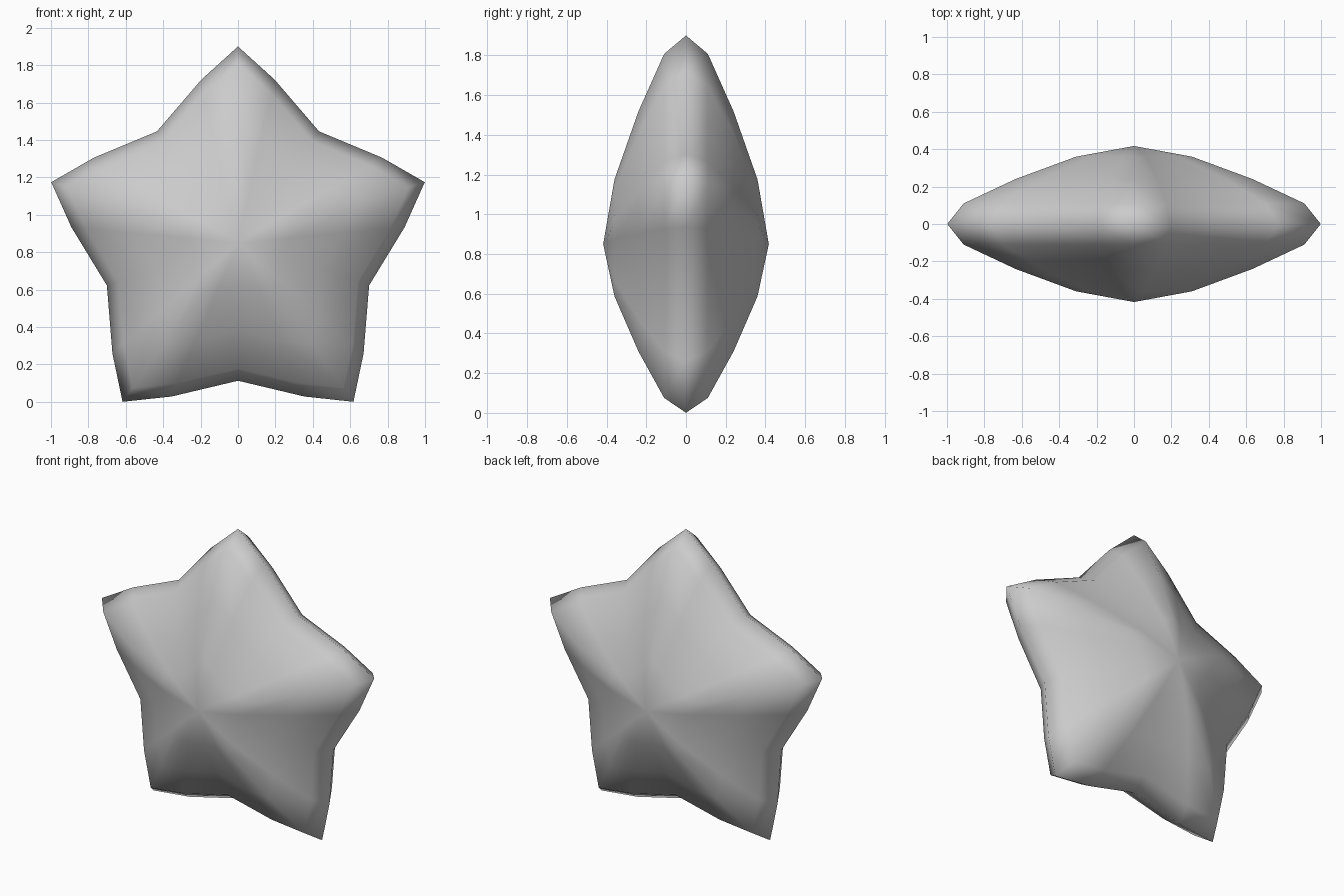
import bpy, bmesh
from math import sin, cos, radians

if "Cube" in bpy.data.objects:
    bpy.data.objects.remove(bpy.data.objects["Cube"])

CENTRE_Z = 0.85
# Star outline for one arm: (angle offset from tip, radius)
ARM = [(0, 1.05), (12.6, 0.895), (36, 0.737), (59.4, 0.895)]
# Pillow profile: (outline scale, half depth) from back to front
HALF = [(0.31, 0.36), (0.635, 0.24), (0.912, 0.11)]
PROFILE = HALF + [(1.0, 0.0)] + [(s, -y) for s, y in reversed(HALF)]

outline = [(radians(90 - 72 * k - a), r) for k in range(5) for a, r in ARM]
bm = bmesh.new()

# Scaled star rings
rings = [[bm.verts.new((s * r * cos(a), y, CENTRE_Z + s * r * sin(a)))
          for a, r in outline] for s, y in PROFILE]
n = len(outline)
for lower, upper in zip(rings, rings[1:]):
    for i in range(n):
        j = (i + 1) % n
        bm.faces.new((lower[i], lower[j], upper[j], upper[i]))

# Front and back peaks
for ring, y in ((rings[0], 0.417), (rings[-1], -0.417)):
    peak = bm.verts.new((0, y, CENTRE_Z))
    for i in range(n):
        bm.faces.new((ring[i], ring[(i + 1) % n], peak))

bmesh.ops.recalc_face_normals(bm, faces=bm.faces)
for f in bm.faces:
    f.smooth = True
mesh = bpy.data.meshes.new("star")
bm.to_mesh(mesh)
bm.free()
star = bpy.data.objects.new("star", mesh)
bpy.context.collection.objects.link(star)
